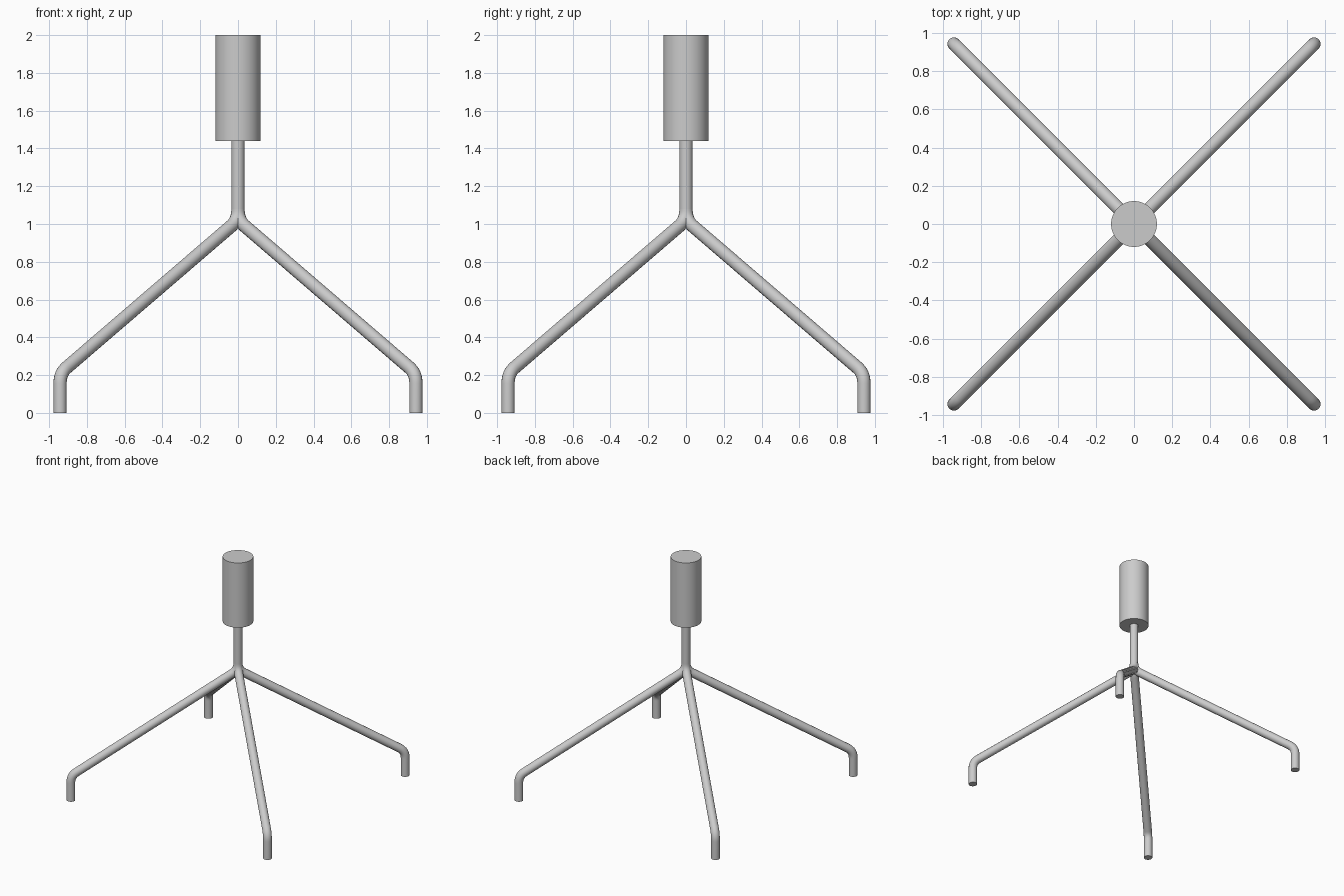
import bpy
from mathutils import Vector

if "Cube" in bpy.data.objects:
    bpy.data.objects.remove(bpy.data.objects["Cube"])

TUBE_R = 0.035
FOOT = 0.942


def fillet(a, corner, b, t, steps=8):
    """Points rounding a corner between a and b."""
    p = corner + (a - corner).normalized() * t
    q = corner + (b - corner).normalized() * t
    return [p.lerp(corner, i / steps).lerp(corner.lerp(q, i / steps), i / steps)
            for i in range(steps + 1)]


def smooth(obj):
    bpy.ops.object.select_all(action='DESELECT')
    obj.select_set(True)
    bpy.context.view_layer.objects.active = obj
    bpy.ops.object.shade_smooth_by_angle(angle=0.6)


def tube(name, points):
    curve = bpy.data.curves.new(name, 'CURVE')
    curve.dimensions = '3D'
    curve.bevel_depth = TUBE_R
    curve.bevel_resolution = 6
    curve.use_fill_caps = True
    spline = curve.splines.new('POLY')
    spline.points.add(len(points) - 1)
    for sp, p in zip(spline.points, points):
        sp.co = (*p, 1)
    obj = bpy.data.objects.new(name, curve)
    bpy.context.collection.objects.link(obj)
    bpy.ops.object.select_all(action='DESELECT')
    obj.select_set(True)
    bpy.context.view_layer.objects.active = obj
    bpy.ops.object.convert(target='MESH')
    obj = bpy.context.view_layer.objects.active
    smooth(obj)
    return obj


def cylinder(name, radius, z0, z1, sides):
    bpy.ops.mesh.primitive_cylinder_add(vertices=sides, radius=radius, depth=z1 - z0,
                                        location=(0, 0, (z0 + z1) / 2))
    obj = bpy.context.object
    obj.name = name
    smooth(obj)
    return obj


# Four bent legs meeting at the stem
for side_y, label_y in ((-1, "front"), (1, "back")):
    for side_x, label_x in ((-1, "left"), (1, "right")):
        x, y = side_x * FOOT, side_y * FOOT
        foot = Vector((x, y, 0))
        ankle = Vector((x, y, 0.21))
        hub = Vector((0, 0, 1.02))
        top = Vector((0, 0, 1.44))
        path = [foot] + fillet(foot, ankle, hub, 0.055) + fillet(ankle, hub, top, 0.06)
        tube(f"{label_y}_{label_x}_leg", path)

# Central stem and the wide sleeve on top
cylinder("stem", TUBE_R, 1.08, 1.45, 32)
cylinder("top_sleeve", 0.12, 1.44, 2.0, 64)
